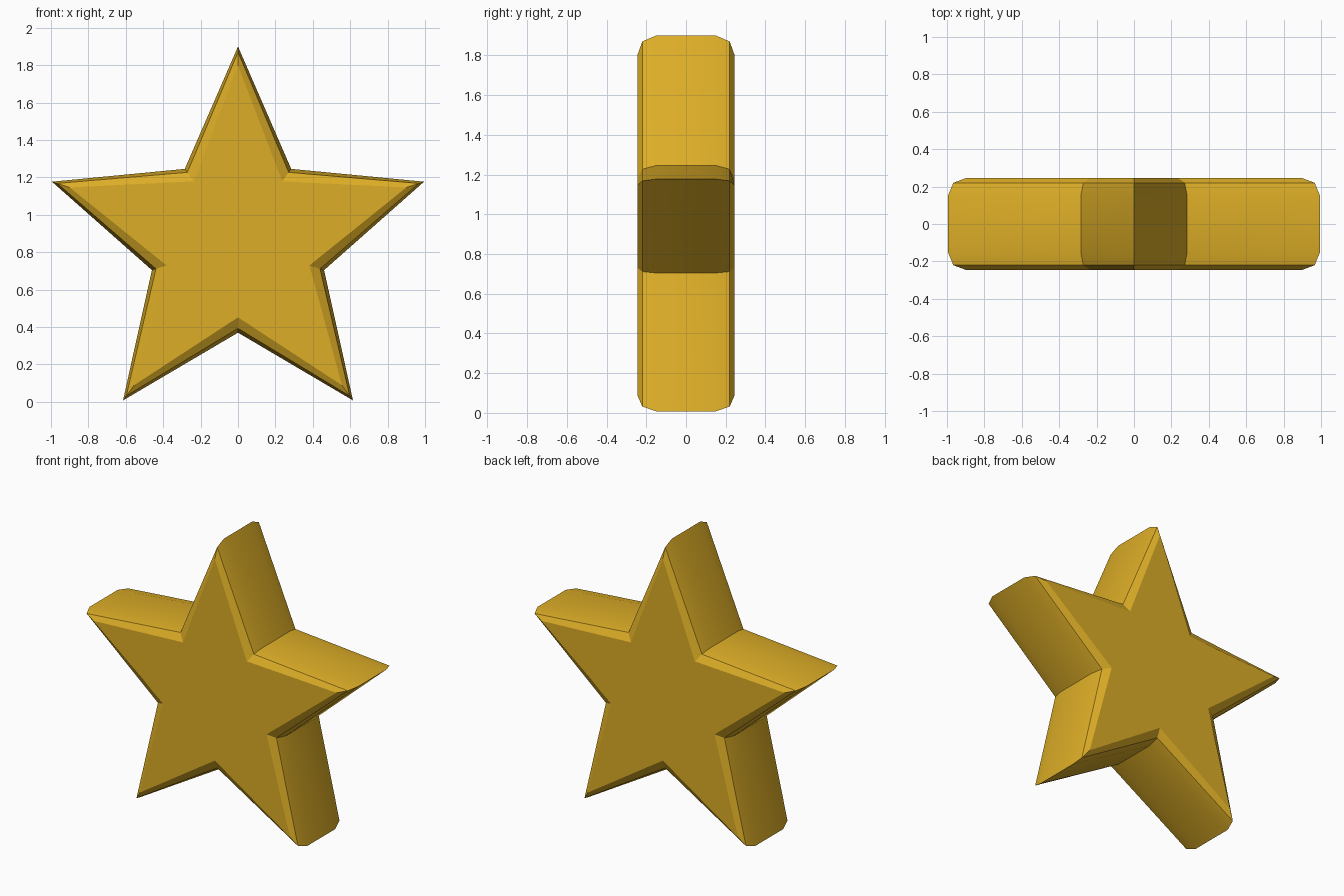
import bpy, bmesh, math

if "Cube" in bpy.data.objects:
    bpy.data.objects.remove(bpy.data.objects["Cube"])

CENTRE_Z = 0.854
# cross-section: depth y, tip radius, notch radius
RINGS = [(-0.245, 0.946, 0.402), (-0.22, 1.016, 0.461), (-0.15, 1.046, 0.484),
         (0.15, 1.046, 0.484), (0.22, 1.016, 0.461), (0.245, 0.946, 0.402)]

gold = bpy.data.materials.new("gold")
gold.diffuse_color = (0.72, 0.42, 0.02, 1)
gold.use_nodes = True
gold.node_tree.nodes["Principled BSDF"].inputs["Base Color"].default_value = gold.diffuse_color

# star outline repeated through the depth
bm = bmesh.new()
loops = []
for y, tip, notch in RINGS:
    loop = []
    for i in range(10):
        r = notch if i % 2 else tip
        a = math.pi / 2 - i * math.pi / 5
        loop.append(bm.verts.new((r * math.cos(a), y, CENTRE_Z + r * math.sin(a))))
    loops.append(loop)

# rounded rim and flat front and back
for a, b in zip(loops, loops[1:]):
    for i in range(10):
        j = (i + 1) % 10
        bm.faces.new((a[i], a[j], b[j], b[i]))
bm.faces.new(loops[0])
bm.faces.new(loops[-1])
bmesh.ops.recalc_face_normals(bm, faces=bm.faces)

mesh = bpy.data.meshes.new("star")
bm.to_mesh(mesh)
bm.free()
mesh.materials.append(gold)
star = bpy.data.objects.new("star", mesh)
bpy.context.collection.objects.link(star)

# soft rim, crisp tips and notches
bpy.context.view_layer.objects.active = star
star.select_set(True)
bpy.ops.object.shade_smooth_by_angle(angle=math.radians(30))
